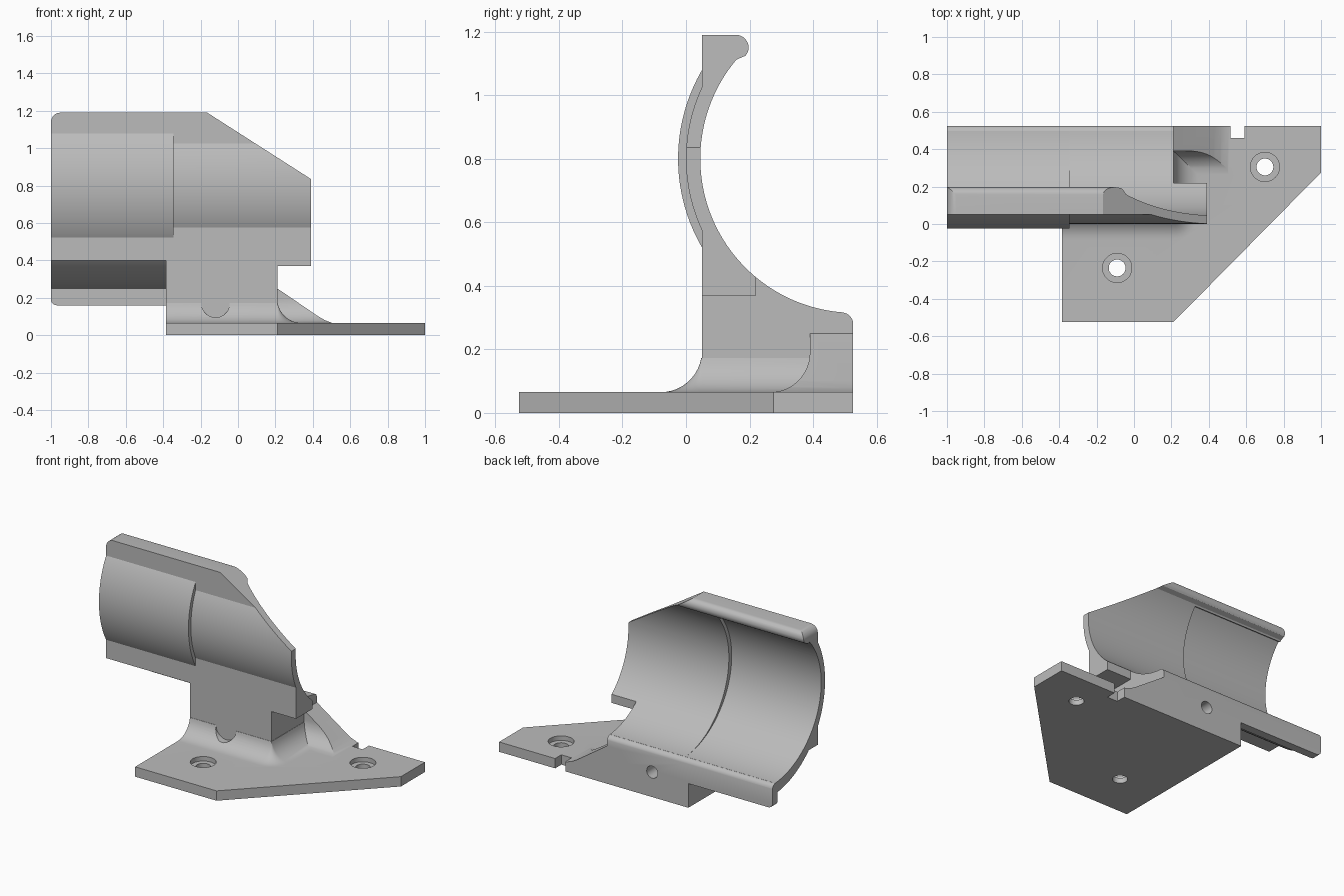
import bpy, bmesh, math

cube = bpy.data.objects.get("Cube")
if cube:
    bpy.data.objects.remove(cube, do_unlink=True)

grey = bpy.data.materials.new("plain_grey")
grey.use_nodes = True
grey.diffuse_color = (0.5, 0.5, 0.5, 1)
grey.node_tree.nodes["Principled BSDF"].inputs["Base Color"].default_value = (0.5, 0.5, 0.5, 1)


def arc(cu, cv, ru, start, end, steps=12, rv=None):
    rv = ru if rv is None else rv
    angles = [math.radians(start + (end - start) * i / steps) for i in range(steps + 1)]
    return [(cu + ru * math.cos(a), cv + rv * math.sin(a)) for a in angles]


def circle(cu, cv, r):
    return arc(cu, cv, r, 0, 360, 40)[:-1]


def loft(name, rings):
    """Closed solid through matching rings of 3D points."""
    bm = bmesh.new()
    loops = [[bm.verts.new(p) for p in ring] for ring in rings]
    n = len(loops[0])
    for lo, hi in zip(loops, loops[1:]):
        for i in range(n):
            j = (i + 1) % n
            bm.faces.new((lo[i], lo[j], hi[j], hi[i]))
    bm.faces.new(loops[0])
    bm.faces.new(loops[-1])
    bmesh.ops.recalc_face_normals(bm, faces=bm.faces)
    mesh = bpy.data.meshes.new(name)
    bm.to_mesh(mesh)
    bm.free()
    mesh.materials.append(grey)
    ob = bpy.data.objects.new(name, mesh)
    bpy.context.collection.objects.link(ob)
    return ob


def prism(name, axis, pts, a, b):
    """Extrude a 2D profile along an axis: x takes (y,z), y takes (x,z), z takes (x,y)."""
    place = {"x": lambda u, v, w: (w, u, v),
             "y": lambda u, v, w: (u, w, v),
             "z": lambda u, v, w: (u, v, w)}[axis]
    return loft(name, [[place(u, v, w) for u, v in pts] for w in (a, b)])


def boolean(target, tool, operation):
    mod = target.modifiers.new(operation.lower(), "BOOLEAN")
    mod.operation = operation
    mod.solver = "EXACT"
    mod.object = tool
    bpy.context.view_layer.objects.active = target
    bpy.ops.object.modifier_apply(modifier=mod.name)
    bpy.data.objects.remove(tool, do_unlink=True)


LEFT, RIGHT, BACK, STEP = -0.385, 0.21, 0.525, -0.345
BASE_TOP = 0.065

# Base plate with a slanted side and a small notch in the back edge
bracket = prism("cradle_bracket", "z", [
    (LEFT, -BACK), (RIGHT, -BACK), (1, 0.275), (1, BACK), (0.59, BACK),
    (0.59, 0.46), (0.515, 0.46), (0.515, BACK), (LEFT, BACK)], 0, BASE_TOP)

# Upright plate outline, with clipped right corner and rounded left corner
outline = [(-1, 0.40), (LEFT, 0.40), (LEFT, 0.03), (RIGHT, 0.03), (RIGHT, 0.37),
           (0.39, 0.37), (0.39, 0.835), (-0.165, 1.19)] + arc(-0.95, 1.14, 0.05, 90, 180, 6)
plate = prism("upright_plate", "y", outline, 0.05, 0.22)

# Solid block under the cradle
block = prism("cradle_block", "x", [(0.05, 0.03), (BACK, 0.03), (BACK, 0.5), (0.05, 0.5)],
              LEFT, RIGHT)

# Round back of the cradle: thicker on the left, thinner on the right
shell = prism("left_shell", "x",
              arc(0.53, 0.8, 0.555, 148, 269.4, 48) + [(BACK, 0.8)], -1, STEP)
bulge = prism("right_bulge", "x",
              arc(0.53, 0.8, 0.53, 153, 225, 32) + [(0.53, 0.8)], -0.5, 0.5)
boolean(bulge, prism("bulge_trim", "y", outline, -0.2, 0.6), "INTERSECT")

# Hanging lip along the back of the left shell
lip = prism("back_lip", "y", [(LEFT + 0.02, 0.16), (LEFT + 0.02, 0.3), (-1, 0.3)]
            + arc(-0.97, 0.19, 0.03, 180, 270, 5), 0.47, BACK)

# Fillet where the block meets the base, rolled around the front right corner
r = 0.13
rings = []
for deg in [None] + list(range(0, 86, 8)):
    t = math.radians(deg or 0)
    off = r * (1 - math.sin(t))
    z = 0.03 if deg is None else BASE_TOP + r * (1 - math.cos(t))
    ring = [(LEFT, BACK)] + [(LEFT, 0.05 - off)] + arc(RIGHT, 0.05, off, -90, 0, 8) \
        + [(RIGHT + off, BACK)]
    rings.append([(x, y, z) for x, y in ring])
fillet = loft("block_fillet", rings)

# Sloping rib at the back right, with a filleted front side
rib = prism("side_rib", "x", [(BACK, 0.03), (BACK, 0.3), (0.39, 0.3)]
            + arc(0.265, 0.19, 0.125, 0, -90, 12) + [(0.265, 0.03)], 0.1, 0.6)
boolean(rib, prism("rib_slope", "y", [
    (0.12, 0.03), (0.12, 0.25), (RIGHT, 0.25), (0.43, 0.1), (0.465, 0.08),
    (0.505, BASE_TOP), (0.505, 0.03)], 0.2, 0.6), "INTERSECT")

for part in (block, plate, fillet, rib, shell, bulge, lip):
    boolean(bracket, part, "UNION")

# Cradle bore with rounded top and bottom lips, then the wider left bore
bore = [(0.157, 1.3)] + arc(0.157, 1.15, 0.04, 90, -40, 10) \
    + arc(0.53, 0.8, 0.485, 140, 266, 56) + arc(0.49, 0.28, 0.036, 80, 0, 6) \
    + [(0.7, 0.28), (0.7, 1.3)]
cutters = [
    prism("bore_cutter", "x", bore, -1.2, 1.2),
    prism("wide_bore_cutter", "x",
          arc(0.53, 0.8, 0.515, 140, 268, 56, rv=0.485) + [(0.53, 0.9)], -1.2, STEP),
    # Front recess and blind hole in the back
    prism("front_recess", "y", circle(-0.12, 0.17, 0.075), -0.3, 0.05),
    prism("back_hole", "y", circle(-0.12, 0.165, 0.04), 0.3, 0.7),
]
# Counterbored screw holes
for x, y in ((0.7, 0.305), (-0.09, -0.235)):
    cutters.append(prism("screw_hole", "z", circle(x, y, 0.045), -0.1, 0.2))
    cutters.append(prism("counterbore", "z", circle(x, y, 0.078), 0.035, 0.2))
for tool in cutters:
    boolean(bracket, tool, "DIFFERENCE")

bpy.ops.object.select_all(action="DESELECT")
bracket.select_set(True)
bpy.context.view_layer.objects.active = bracket
bpy.ops.object.shade_smooth_by_angle(angle=math.radians(25))
